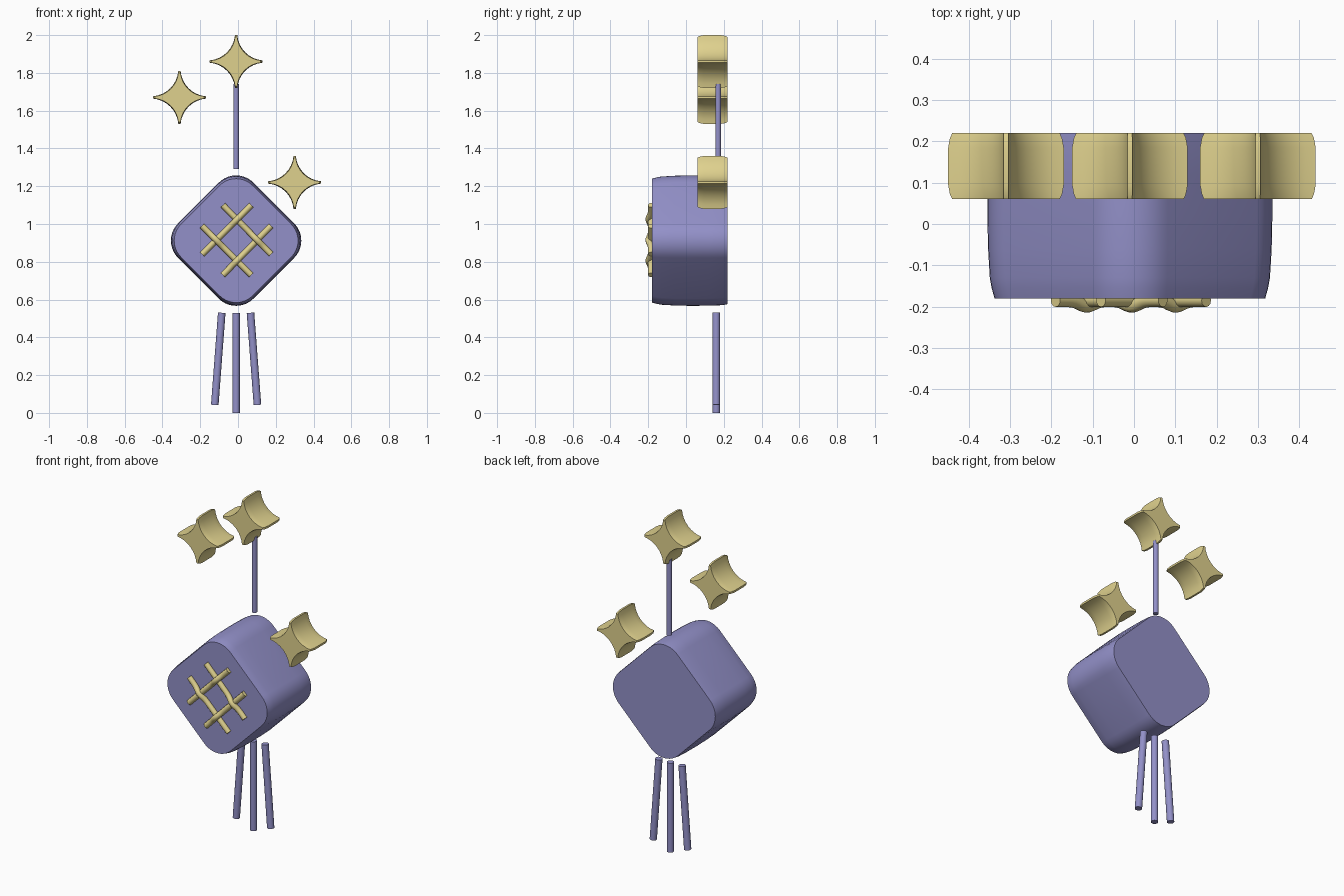
import bpy, bmesh, math
from mathutils import Vector

if "Cube" in bpy.data.objects:
    bpy.data.objects.remove(bpy.data.objects["Cube"])


def material(name, rgb):
    m = bpy.data.materials.new(name)
    m.diffuse_color = (*rgb, 1)
    m.use_nodes = True
    m.node_tree.nodes["Principled BSDF"].inputs["Base Color"].default_value = m.diffuse_color
    return m


VIOLET = material("violet", (0.29, 0.28, 0.58))
GOLD = material("gold", (0.74, 0.64, 0.27))


def finish(bm, name, mat, angle=180):
    bmesh.ops.recalc_face_normals(bm, faces=bm.faces)
    me = bpy.data.meshes.new(name)
    bm.to_mesh(me)
    bm.free()
    ob = bpy.data.objects.new(name, me)
    bpy.context.collection.objects.link(ob)
    me.materials.append(mat)
    bpy.ops.object.select_all(action='DESELECT')
    ob.select_set(True)
    bpy.context.view_layer.objects.active = ob
    bpy.ops.object.shade_smooth_by_angle(angle=math.radians(angle))
    return ob


def loft(bm, rings):
    """Skin closed rings of points and cap both ends."""
    vs = [[bm.verts.new(p) for p in r] for r in rings]
    n = len(vs[0])
    for a, b in zip(vs, vs[1:]):
        for i in range(n):
            bm.faces.new((a[i], a[(i + 1) % n], b[(i + 1) % n], b[i]))
    bm.faces.new(vs[0])
    bm.faces.new(vs[-1])


def slab(name, mat, profile, cx, cz, levels, angle):
    """Front-facing profile swept along y; levels are (y, scale)."""
    bm = bmesh.new()
    loft(bm, [[(cx + x * s, y, cz + z * s) for x, z in profile] for y, s in levels])
    return finish(bm, name, mat, angle)


def tube(name, mat, pts, r, seg=16):
    """Round rod along a path lying roughly in a plane facing y."""
    pts = [Vector(p) for p in pts]
    rings = []
    for i, p in enumerate(pts):
        t = (pts[min(i + 1, len(pts) - 1)] - pts[max(i - 1, 0)]).normalized()
        u = t.cross(Vector((0, 1, 0))).normalized()
        v = t.cross(u)
        rings.append([p + r * (math.cos(a) * u + math.sin(a) * v)
                      for a in (2 * math.pi * k / seg for k in range(seg))])
    bm = bmesh.new()
    loft(bm, rings)
    return finish(bm, name, mat, 40)


# body: rounded diamond block
half_diag, r = 0.399, 0.13
c = half_diag - r * math.sqrt(2)
diamond = []
for q in range(4):
    base = q * math.pi / 2
    for k in range(11):
        a = base - math.pi / 4 + k * math.pi / 20
        diamond.append((c * math.cos(base) + r * math.cos(a),
                        c * math.sin(base) + r * math.sin(a)))
slab("body", VIOLET, diamond, -0.01, 0.912,
     [(-0.18, 0.95), (-0.155, 0.97), (-0.13, 0.983), (-0.06, 0.995), (0.02, 1.0),
      (0.12, 0.998), (0.19, 0.99), (0.22, 0.975)], 60)

# stars: four points with concave sides and slightly blunt tips
star = []
R, off = 0.14, 0.153
ar = math.hypot(off - R, off - 0.006)
for q in range(4):
    start = math.atan2(0.006 - off, R - off)
    end = math.atan2(R - off, 0.006 - off)
    for k in range(9):
        a = start + (end - start) * k / 8
        if k == 0:
            a = start
        x, z = off + ar * math.cos(a), off + ar * math.sin(a)
        for _ in range(q):
            x, z = -z, x
        star.append((x, z))
star_levels = [(0.06, 0.93), (0.072, 0.97), (0.095, 1.0),
               (0.185, 1.0), (0.208, 0.97), (0.22, 0.93)]
for label, x, z in (("top", -0.01, 1.86), ("left", -0.31, 1.67), ("right", 0.30, 1.22)):
    slab("star_" + label, GOLD, star, x, z, star_levels, 60)

# stem and trailing legs
tube("stem", VIOLET, [(-0.01, 0.17, 1.29), (-0.01, 0.17, 1.74)], 0.015)
tube("leg_middle", VIOLET, [(-0.01, 0.16, 0), (-0.01, 0.16, 0.53)], 0.02)
for label, s in (("left", -1), ("right", 1)):
    tube("leg_" + label, VIOLET,
         [(-0.01 + s * 0.113, 0.16, 0.042), (-0.01 + s * 0.076, 0.16, 0.53)], 0.02)

# lattice: four woven rods, each rising over one crossing
rods = [((-0.19, 0.84), (0.07, 1.10), 0.71), ((0.175, 0.99), (-0.08, 0.73), 0.71),
        ((0.07, 0.73), (-0.19, 0.99), 0.71), ((-0.08, 1.10), (0.175, 0.84), 0.71)]
for i, (a, b, over) in enumerate(rods):
    path = []
    for k in range(33):
        t = k / 32
        bump = 0.014 * math.exp(-((t - over) / 0.09) ** 2)
        path.append((a[0] + (b[0] - a[0]) * t, -0.185 - bump, a[1] + (b[1] - a[1]) * t))
    tube(f"lattice_rod_{i + 1}", GOLD, path, 0.016, 12)
